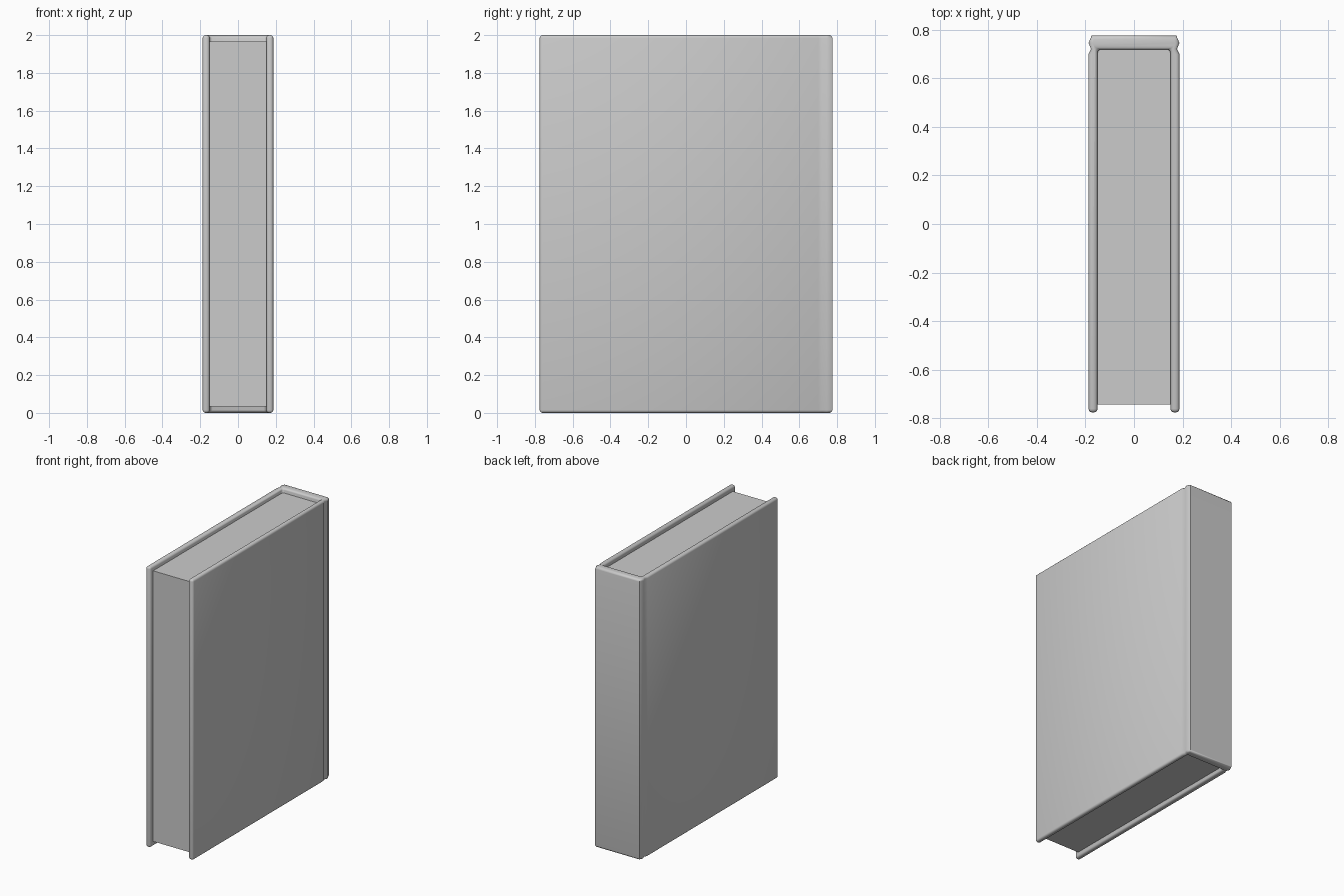
import bpy, bmesh, math

if "Cube" in bpy.data.objects:
    bpy.data.objects.remove(bpy.data.objects["Cube"])

grey = bpy.data.materials.new("plain grey")
grey.diffuse_color = (0.6, 0.6, 0.6, 1)
grey.use_nodes = True
grey.node_tree.nodes["Principled BSDF"].inputs["Base Color"].default_value = grey.diffuse_color


def extruded(name, outline, z0, z1):
    """Solid made by raising a closed plan outline from z0 to z1."""
    bm = bmesh.new()
    base = bm.faces.new([bm.verts.new((x, y, z0)) for x, y in outline])
    top = bmesh.ops.extrude_face_region(bm, geom=[base])["geom"]
    bmesh.ops.translate(bm, vec=(0, 0, z1 - z0),
                        verts=[g for g in top if isinstance(g, bmesh.types.BMVert)])
    bmesh.ops.recalc_face_normals(bm, faces=bm.faces)
    mesh = bpy.data.meshes.new(name)
    bm.to_mesh(mesh)
    bm.free()
    mesh.materials.append(grey)
    obj = bpy.data.objects.new(name, mesh)
    bpy.context.collection.objects.link(obj)
    return obj


# Cover: two boards, hinge grooves and a spine as one U-shaped outline
right_half = [(0.15, 0.718), (0.15, -0.775), (0.187, -0.775), (0.187, 0.70),
              (0.177, 0.72), (0.187, 0.745), (0.174, 0.775)]
outline = right_half + [(-x, y) for x, y in reversed(right_half)]
cover = extruded("cover", outline, 0, 2)

# Rounded rims on the boards and spine
bevel = cover.modifiers.new("rounded_rims", "BEVEL")
bevel.width = 0.015
bevel.segments = 3
bevel.limit_method = "ANGLE"
bevel.angle_limit = math.radians(70)

bpy.context.view_layer.objects.active = cover
cover.select_set(True)
bpy.ops.object.modifier_apply(modifier=bevel.name)
bpy.ops.object.shade_smooth_by_angle(angle=math.radians(50))

# Page block, set in from the board edges
extruded("pages", [(-0.152, -0.742), (0.152, -0.742), (0.152, 0.722), (-0.152, 0.722)],
         0.035, 1.965)
